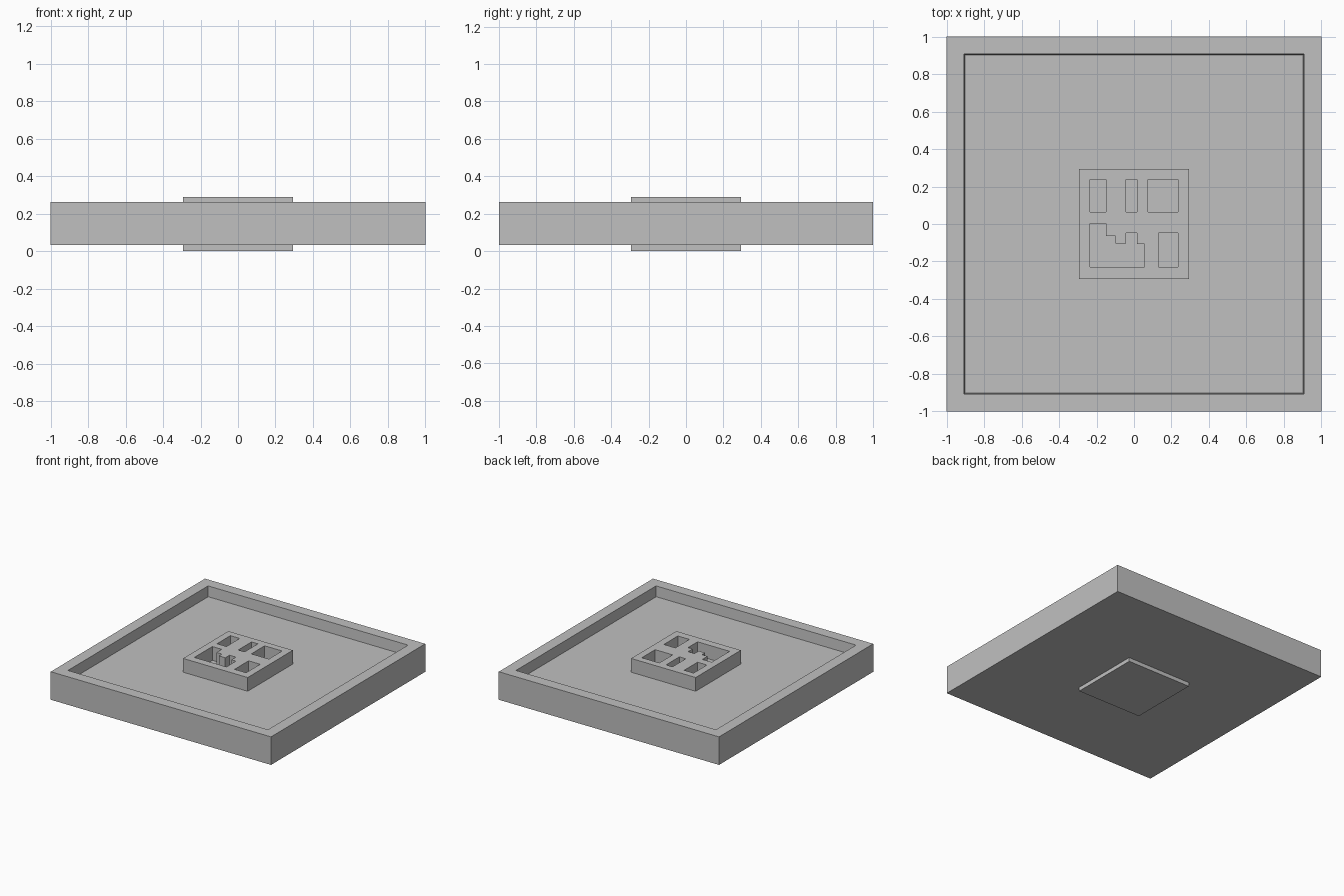
import bpy
import bmesh

cube = bpy.data.objects.get("Cube")
if cube:
    bpy.data.objects.remove(cube, do_unlink=True)

# Single grey material
GREY = (0.53, 0.53, 0.53, 1.0)
grey = bpy.data.materials.new("plain grey")
grey.use_nodes = True
grey.diffuse_color = GREY
grey.node_tree.nodes["Principled BSDF"].inputs["Base Color"].default_value = GREY

BASE, FLOOR, RIM, TOP = 0.032, 0.177, 0.262, 0.29
BLOCK = 0.293


def box_mesh(half, z0, z1):
    bm = bmesh.new()
    bmesh.ops.create_cube(bm, size=1)
    for v in bm.verts:
        v.co.x *= 2 * half
        v.co.y *= 2 * half
        v.co.z = z1 if v.co.z > 0 else z0
    return bm


def add_mesh(name, bm):
    bmesh.ops.recalc_face_normals(bm, faces=bm.faces)
    mesh = bpy.data.meshes.new(name)
    bm.to_mesh(mesh)
    bm.free()
    mesh.materials.append(grey)
    obj = bpy.data.objects.new(name, mesh)
    bpy.context.collection.objects.link(obj)
    return obj


def rect(x0, x1, y0, y1):
    return [(x0, y0), (x1, y0), (x1, y1), (x0, y1)]


# Square tray: inset the top, then sink it with slightly drafted walls
bm = box_mesh(1.0, BASE, RIM)
top = max(bm.faces, key=lambda f: f.calc_center_median().z)
bmesh.ops.inset_region(bm, faces=[top], thickness=0.092, use_even_offset=True)
bmesh.ops.inset_region(bm, faces=[top], thickness=0.006, use_even_offset=True)
for v in top.verts:
    v.co.z = FLOOR
add_mesh("tray", bm)

# Shallow foot under the tray
add_mesh("bottom_foot", box_mesh(BLOCK, 0.0, BASE + 0.02))

# Raised centre block: a filled outline with openings down to the tray floor
outlines = [
    rect(-BLOCK, BLOCK, -BLOCK, BLOCK),
    rect(-0.235, -0.15, 0.064, 0.237),
    rect(-0.043, 0.015, 0.064, 0.237),
    rect(0.076, 0.235, 0.064, 0.237),
    rect(0.13, 0.235, -0.23, -0.048),
    [(-0.235, -0.23), (0.056, -0.23), (0.056, -0.106), (0.015, -0.106),
     (0.015, -0.048), (-0.043, -0.048), (-0.043, -0.104), (-0.1, -0.104),
     (-0.1, -0.064), (-0.15, -0.064), (-0.15, 0.003), (-0.235, 0.003)],
]
curve = bpy.data.curves.new("centre_block", "CURVE")
curve.dimensions = "2D"
curve.fill_mode = "BOTH"
curve.extrude = (TOP - FLOOR) / 2
curve.materials.append(grey)
for points in outlines:
    spline = curve.splines.new("POLY")
    spline.points.add(len(points) - 1)
    for p, (x, y) in zip(spline.points, points):
        p.co = (x, y, 0, 1)
    spline.use_cyclic_u = True
block = bpy.data.objects.new("centre_block", curve)
block.location.z = (TOP + FLOOR) / 2
bpy.context.collection.objects.link(block)

# Turn the outline into a flat-shaded mesh
bpy.ops.object.select_all(action="DESELECT")
block.select_set(True)
bpy.context.view_layer.objects.active = block
bpy.ops.object.convert(target="MESH")
bpy.ops.object.shade_flat()
